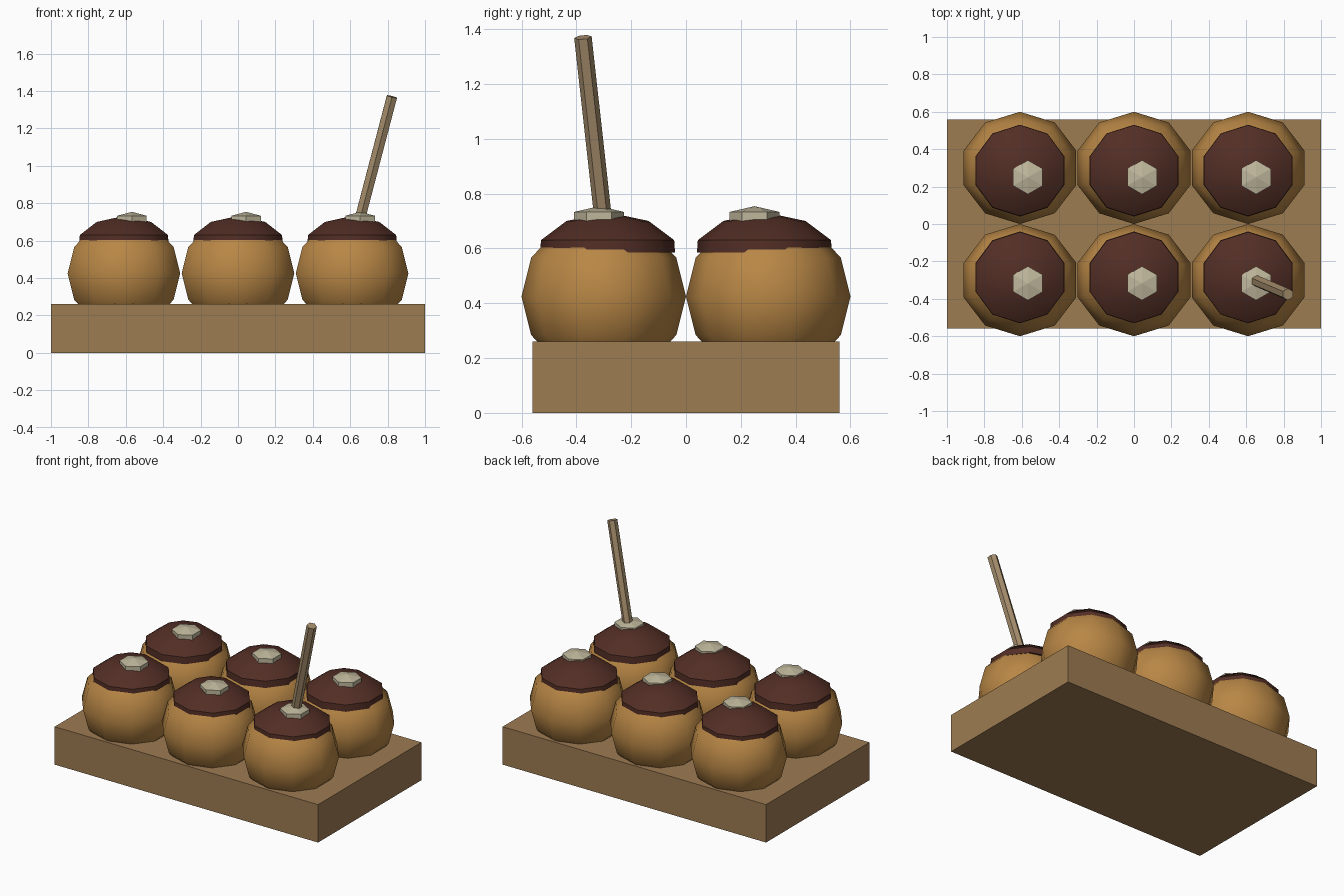
import bpy, bmesh, math
from mathutils import Vector

if "Cube" in bpy.data.objects:
    bpy.data.objects.remove(bpy.data.objects["Cube"])


def material(name, rgb):
    m = bpy.data.materials.new(name)
    m.diffuse_color = (*rgb, 1)
    m.use_nodes = True
    m.node_tree.nodes["Principled BSDF"].inputs["Base Color"].default_value = m.diffuse_color
    return m


WOOD = material("wood", (0.34, 0.20, 0.085))
CARAMEL = material("caramel", (0.48, 0.24, 0.06))
CHOCOLATE = material("chocolate", (0.084, 0.027, 0.018))
CREAM = material("cream", (0.52, 0.47, 0.33))
STICK = material("stick_wood", (0.38, 0.27, 0.15))


def finish(bm, name, mat, smooth=False):
    bmesh.ops.recalc_face_normals(bm, faces=bm.faces)
    me = bpy.data.meshes.new(name)
    bm.to_mesh(me)
    bm.free()
    me.materials.append(mat)
    ob = bpy.data.objects.new(name, me)
    bpy.context.collection.objects.link(ob)
    if smooth:
        bpy.ops.object.select_all(action='DESELECT')
        ob.select_set(True)
        bpy.context.view_layer.objects.active = ob
        bpy.ops.object.shade_smooth_by_angle(angle=math.radians(42))
    return ob


def lathe(name, profile, sides, loc, mat, scale_x=1.0, smooth=False):
    """Revolve (radius, z) rings; a zero radius gives a pole. One corner points along y."""
    bm = bmesh.new()
    rings = []
    for r, z in profile:
        n = sides if r > 0 else 1
        rings.append([bm.verts.new((loc[0] + scale_x * r * math.sin(math.tau * i / sides),
                                    loc[1] + r * math.cos(math.tau * i / sides),
                                    loc[2] + z)) for i in range(n)])
    for a, b in zip(rings, rings[1:]):
        for i in range(sides):
            j = (i + 1) % sides
            quad = [a[i % len(a)], a[j % len(a)], b[j % len(b)], b[i % len(b)]]
            bm.faces.new(list(dict.fromkeys(quad)))
    if len(rings[0]) > 1:
        bm.faces.new(rings[0])
    return finish(bm, name, mat, smooth)


# Tray block
bm = bmesh.new()
bmesh.ops.create_cube(bm, size=1)
bmesh.ops.scale(bm, verts=bm.verts, vec=(2, 1.12, 0.26))
bmesh.ops.translate(bm, verts=bm.verts, vec=(0, 0, 0.13))
finish(bm, "tray", WOOD)

# Ball, icing and topping profiles
ball = [(0.30 * math.cos(math.radians(a)) if abs(a) < 90 else 0,
         0.30 * math.sin(math.radians(a))) for a in (-90, -58, -28, 0, 28, 58, 90)]
icing = [(0.246, 0.585), (0.243, 0.63), (0.15, 0.70), (0, 0.732)]
topping = [(0.091, 0.70), (0.091, 0.733), (0, 0.754)]

for x in (-0.61, 0, 0.61):
    for s in (-1, 1):
        lathe("ball", ball, 10, (x, 0.30 * s, 0.425), CARAMEL, 1.055, True)
        lathe("icing", icing, 10, (x, 0.286 * s, 0), CHOCOLATE, 1.02, True)
        lathe("topping", topping, 6, (x + 0.043, -0.317 if s < 0 else 0.25, 0), CREAM)

# Leaning stick in the front right ball
low, high = Vector((0.637, -0.297, 0.66)), Vector((0.823, -0.376, 1.37))
axis = high - low
bm = bmesh.new()
bmesh.ops.create_cone(bm, cap_ends=True, segments=6, radius1=0.032, radius2=0.032,
                      depth=axis.length)
bmesh.ops.transform(bm, verts=bm.verts,
                    matrix=Vector((0, 0, 1)).rotation_difference(axis).to_matrix().to_4x4())
bmesh.ops.translate(bm, verts=bm.verts, vec=(low + high) / 2)
finish(bm, "stick", STICK)
